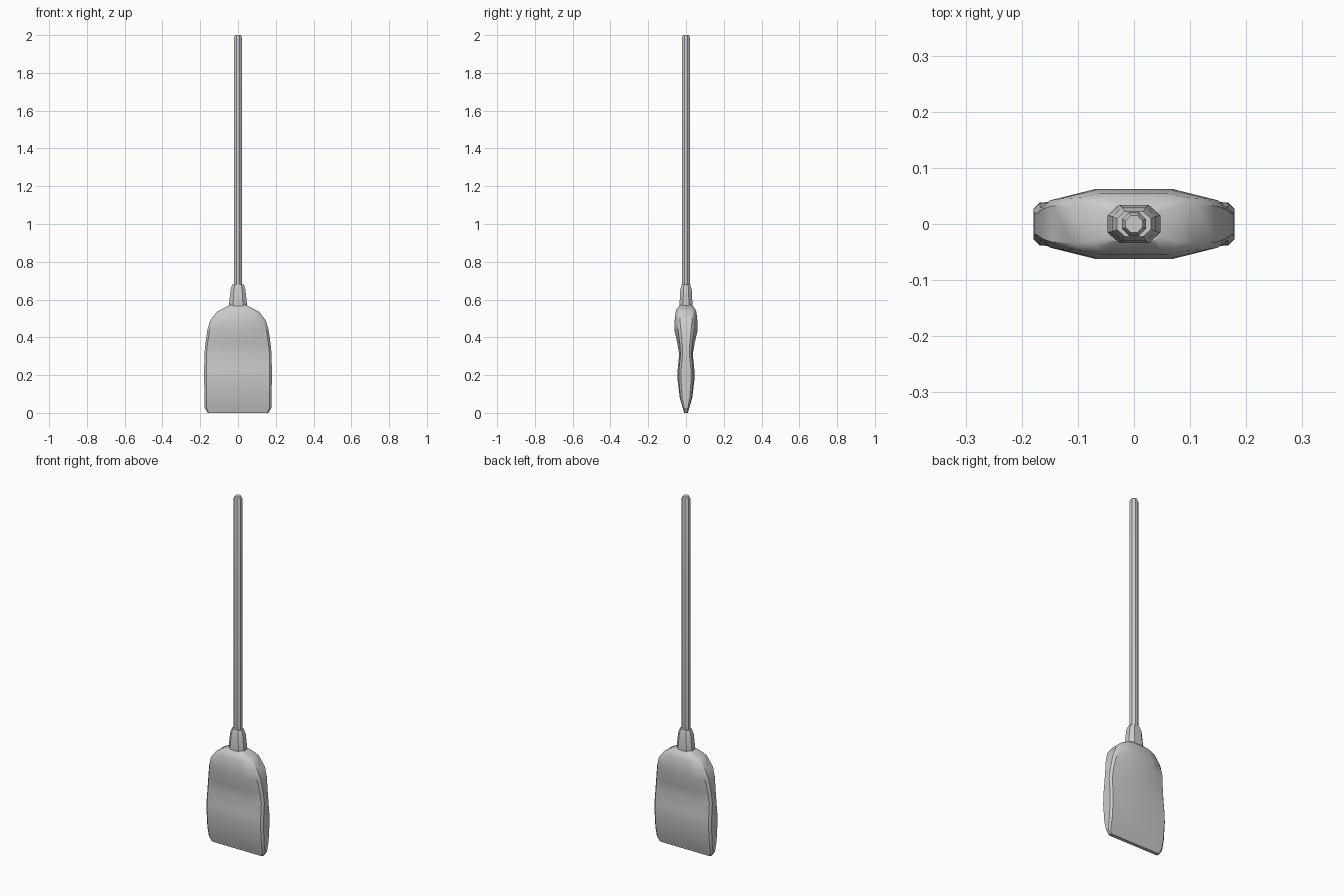
import bpy, bmesh
from math import sin, cos, pi, radians

if "Cube" in bpy.data.objects:
    bpy.data.objects.remove(bpy.data.objects["Cube"])


def loft(name, rings, angle):
    """Skin a stack of equal-length rings, cap both ends."""
    bm = bmesh.new()
    loops = [[bm.verts.new(p) for p in ring] for ring in rings]
    n = len(loops[0])
    for a, b in zip(loops, loops[1:]):
        for i in range(n):
            j = (i + 1) % n
            bm.faces.new((a[i], a[j], b[j], b[i]))
    bm.faces.new(loops[0][::-1])
    bm.faces.new(loops[-1])
    bmesh.ops.recalc_face_normals(bm, faces=bm.faces)
    mesh = bpy.data.meshes.new(name)
    bm.to_mesh(mesh)
    bm.free()
    ob = bpy.data.objects.new(name, mesh)
    bpy.context.collection.objects.link(ob)
    bpy.ops.object.select_all(action='DESELECT')
    ob.select_set(True)
    bpy.context.view_layer.objects.active = ob
    bpy.ops.object.shade_smooth_by_angle(angle=radians(angle))
    return ob


def mirrored(quarter, z):
    """Full ring from a quarter running from the side edge to the middle."""
    half = quarter + [(-x, y) for x, y in reversed(quarter)]
    return [(x, y, z) for x, y in half + [(-x, -y) for x, y in half]]


# bristle head: z, half width, edge half depth, rim x, rim y, mid x, mid y
levels = [
    (0.005, 0.160, 0.006, 0.155, 0.010, 0.07, 0.010),
    (0.025, 0.176, 0.009, 0.166, 0.016, 0.07, 0.017),
    (0.080, 0.178, 0.020, 0.168, 0.030, 0.07, 0.033),
    (0.180, 0.179, 0.027, 0.168, 0.038, 0.08, 0.045),
    (0.230, 0.179, 0.026, 0.168, 0.037, 0.08, 0.044),
    (0.310, 0.178, 0.018, 0.167, 0.029, 0.08, 0.036),
    (0.370, 0.172, 0.020, 0.161, 0.033, 0.08, 0.046),
    (0.440, 0.162, 0.027, 0.150, 0.042, 0.07, 0.062),
    (0.490, 0.147, 0.032, 0.132, 0.045, 0.07, 0.060),
    (0.535, 0.112, 0.034, 0.095, 0.047, 0.06, 0.055),
    (0.552, 0.080, 0.032, 0.070, 0.042, 0.05, 0.048),
    (0.570, 0.045, 0.022, 0.040, 0.028, 0.03, 0.031),
]
loft("bristle_head",
     [mirrored([(w, e), (rx, ry), (mx, my)], z)
      for z, w, e, rx, ry, mx, my in levels], 32)

# binding collar: z, half width, half depth
loft("collar",
     [mirrored([(w, d * 0.45), (w * 0.55, d)], z)
      for z, w, d in [(0.56, 0.047, 0.034), (0.58, 0.047, 0.034),
                      (0.655, 0.039, 0.030), (0.68, 0.030, 0.022)]], 25)

# octagonal handle with a bevelled tip
loft("handle",
     [[(r * cos((i + 0.5) * pi / 4), r * sin((i + 0.5) * pi / 4), z)
       for i in range(8)]
      for z, r in [(0.60, 0.023), (1.985, 0.023), (2.0, 0.016)]], 25)

# settle the head on the ground
head = bpy.data.objects["bristle_head"]
for v in head.data.vertices:
    if v.co.z < 0.006:
        v.co.z = 0.0
